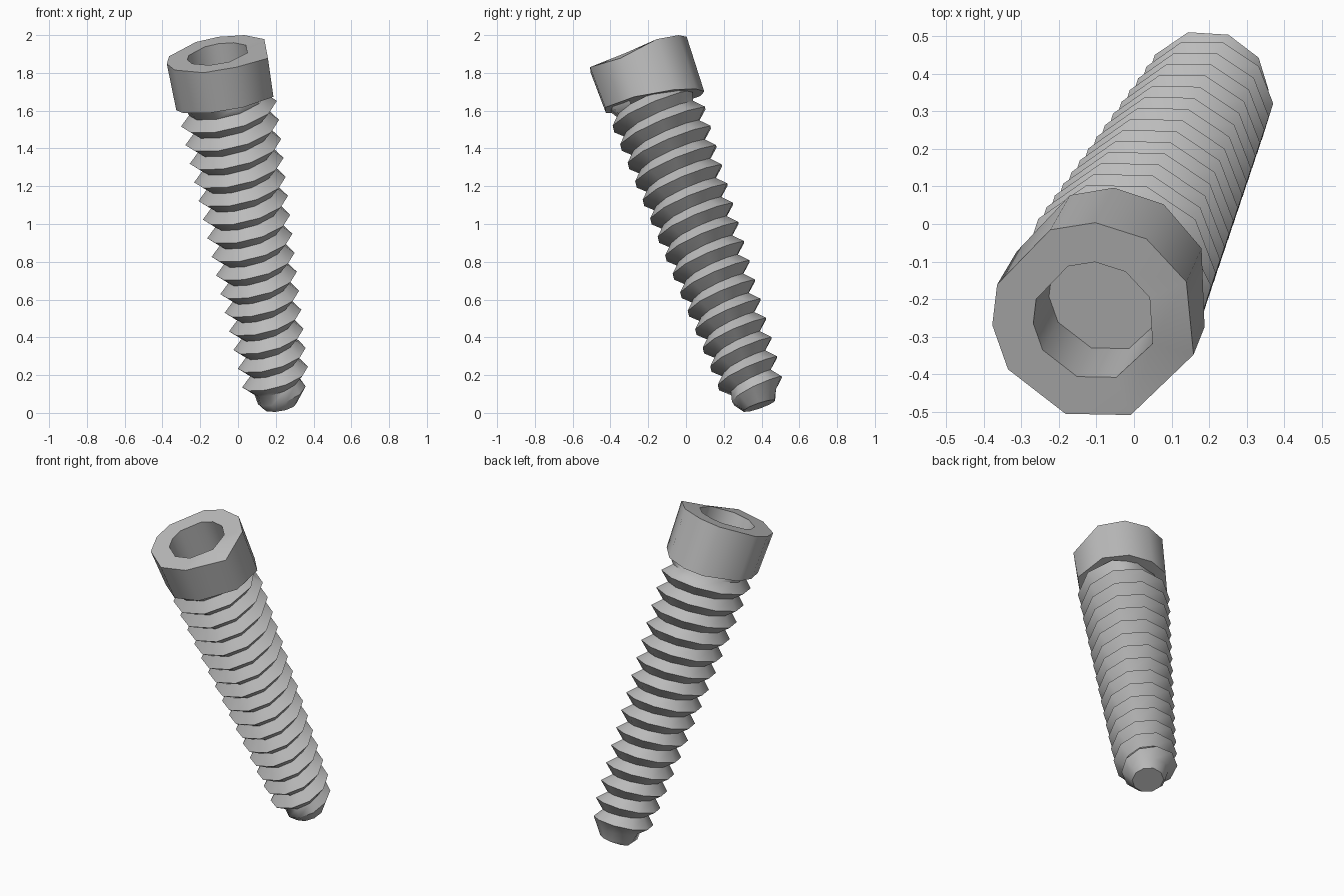
import bpy, bmesh
from math import cos, sin, pi, radians
from mathutils import Vector, Matrix

cube = bpy.data.objects.get("Cube")
if cube:
    bpy.data.objects.remove(cube, do_unlink=True)

steel = bpy.data.materials.new("steel_grey")
steel.use_nodes = True
GREY = (0.5, 0.5, 0.5, 1)
steel.diffuse_color = GREY
steel.node_tree.nodes["Principled BSDF"].inputs["Base Color"].default_value = GREY

# The screw is built upright, then leaned along this axis
BASE = Vector((0.228, 0.4, 0))
TOP = Vector((-0.105, -0.258, 1.9))
LENGTH = (TOP - BASE).length
LEAN = Matrix.Translation(BASE) @ Vector((0, 0, 1)).rotation_difference(TOP - BASE).to_matrix().to_4x4()


def polar(r, angle, h):
    return Vector((r * cos(angle), r * sin(angle), h))


def head_bottom(angle):
    return 1.77 - 0.04 * sin(angle)


def finish(bm, name, flat=()):
    for face in bm.faces:
        face.smooth = face not in flat
    bmesh.ops.remove_doubles(bm, verts=bm.verts, dist=0.0005)
    bmesh.ops.transform(bm, matrix=LEAN, verts=bm.verts)
    mesh = bpy.data.meshes.new(name)
    bm.to_mesh(mesh)
    bm.free()
    mesh.materials.append(steel)
    mesh.set_sharp_from_angle(angle=radians(52))
    obj = bpy.data.objects.new(name, mesh)
    bpy.context.collection.objects.link(obj)


# Tapered shank with a right-handed V thread
SIDES, PITCH, TURNS = 10, 0.1068, 19
TIP, TIP_RADIUS = 0.04, 0.09
DEPTH = 0.055
START = 1.672 - 16.5 * PITCH


def thread_point(i, h, depth):
    angle = 2 * pi * i / SIDES
    top = head_bottom(angle)
    h = min(max(h, TIP), top + 0.03)
    r = min(0.17 + 0.054 * h - depth, TIP_RADIUS + 0.75 * (h - TIP), 0.235 + top - h)
    return polar(r, angle, h)


bm = bmesh.new()
crest, root = [], []
for i in range(SIDES * TURNS):
    h = START + PITCH * i / SIDES
    crest.append(bm.verts.new(thread_point(i, h, 0)))
    root.append(bm.verts.new(thread_point(i, h - PITCH / 2, DEPTH)))
for i in range(SIDES * (TURNS - 1) - 1):
    bm.faces.new((root[i], root[i + 1], crest[i + 1], crest[i]))
    bm.faces.new((crest[i], crest[i + 1], root[i + SIDES + 1], root[i + SIDES]))
# Flat tip
bm.faces.new([bm.verts.new(polar(TIP_RADIUS, -2 * pi * i / SIDES, TIP)) for i in range(SIDES)])
bmesh.ops.dissolve_degenerate(bm, dist=0.0005, edges=bm.edges)
finish(bm, "threaded_shank")

# Faceted head with a recessed socket and one worn rim corner
ANGLES = [radians(a) for a in (-176, -149, -108, -71, -21, 25, 58, 88, 114, 160)]
WORN = 4


def ring(bm, r, h):
    return [bm.verts.new(polar(r, a, h)) for a in ANGLES]


bm = bmesh.new()
foot = [bm.verts.new(polar(0.27, a, head_bottom(a))) for a in ANGLES]
rim = ring(bm, 0.277, LENGTH)
lip = ring(bm, 0.166, LENGTH)
floor = ring(bm, 0.16, LENGTH - 0.22)
rim[WORN].co.z -= 0.035
n = len(ANGLES)
bm.faces.new(foot[::-1])
for low, high in ((foot, rim), (rim, lip), (lip, floor)):
    for i in range(n):
        j = (i + 1) % n
        bm.faces.new((low[i], low[j], high[j], high[i]))
bm.faces.new(floor)
# Creases around the worn corner
for side in (WORN - 1, WORN + 1):
    bmesh.ops.connect_verts(bm, verts=[rim[side], lip[WORN]])
bmesh.ops.recalc_face_normals(bm, faces=bm.faces)
top_verts = set(rim + lip)
finish(bm, "socket_head", [f for f in bm.faces if top_verts.issuperset(f.verts)])
